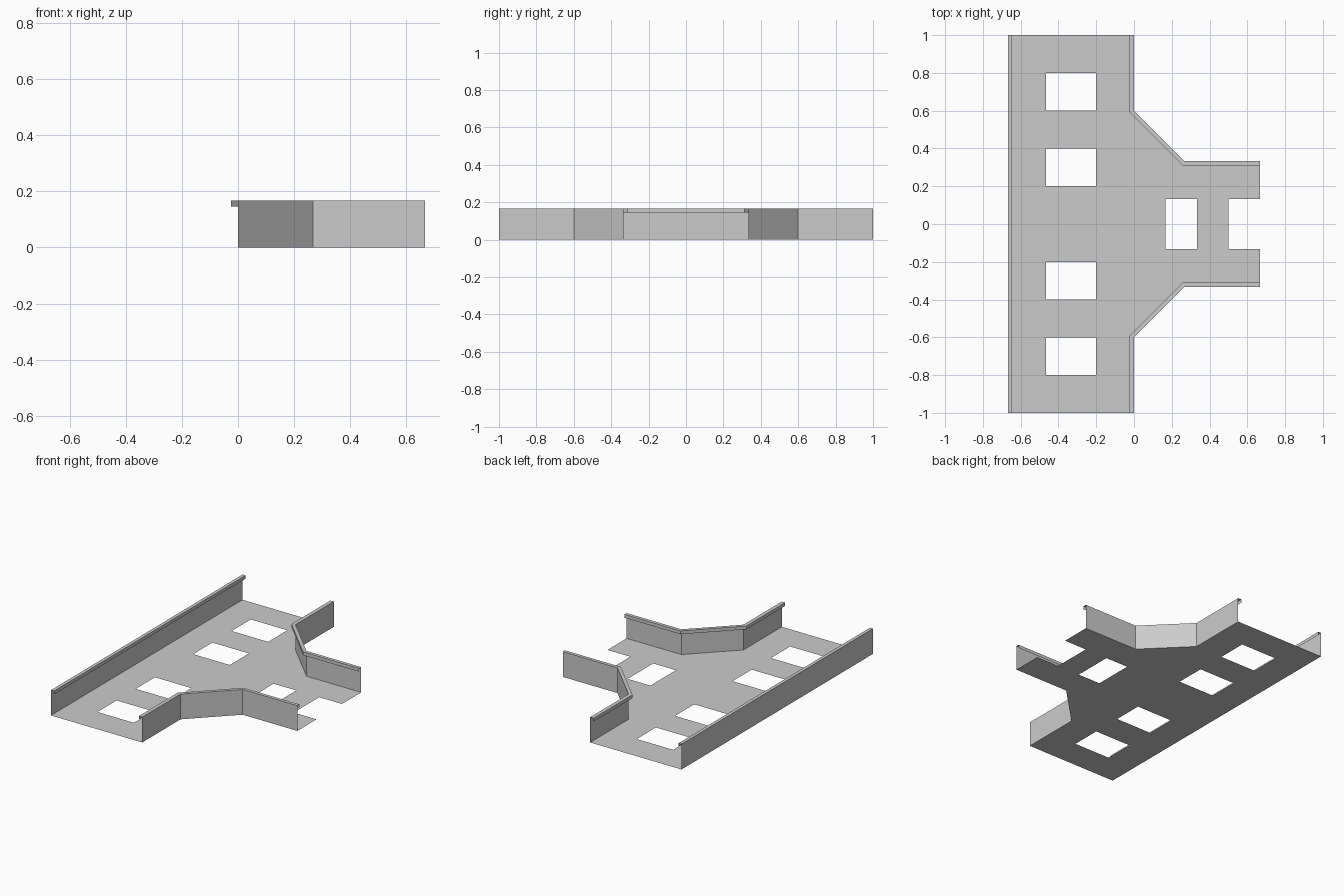
import bpy, bmesh

if "Cube" in bpy.data.objects:
    bpy.data.objects.remove(bpy.data.objects["Cube"])

H = 0.167      # wall height
LIP = 0.022    # lip width and drop

metal = bpy.data.materials.new("light_grey_metal")
metal.diffuse_color = (0.6, 0.6, 0.6, 1)
metal.use_nodes = True
metal.node_tree.nodes["Principled BSDF"].inputs["Base Color"].default_value = metal.diffuse_color


def finish(bm, name):
    mesh = bpy.data.meshes.new(name)
    bm.to_mesh(mesh)
    bm.free()
    mesh.materials.append(metal)
    obj = bpy.data.objects.new(name, mesh)
    bpy.context.collection.objects.link(obj)
    return obj


def rect(x0, x1, y0, y1):
    return [(x0, y0), (x1, y0), (x1, y1), (x0, y1)]


def sheet(name, loops):
    """Flat sheet filled between an outline and its holes."""
    bm = bmesh.new()
    edges = []
    for loop in loops:
        vs = [bm.verts.new((x, y, 0)) for x, y in loop]
        edges += [bm.edges.new((vs[i], vs[(i + 1) % len(vs)])) for i in range(len(vs))]
    bmesh.ops.triangle_fill(bm, edges=edges, use_beauty=True, normal=(0, 0, 1))
    for f in bm.faces:
        f.normal_update()
        if f.normal.z < 0:
            f.normal_flip()
    return finish(bm, name)


def lipped_wall(name, outer, inner, flip=False):
    """Thin wall along the outer path, with a lip folded in and down."""
    bm = bmesh.new()
    rows = [[bm.verts.new((x, y, z)) for x, y in path] for path, z in
            ((outer, 0), (outer, H), (inner, H), (inner, H - LIP))]
    for a, b in zip(rows, rows[1:]):
        for i in range(len(outer) - 1):
            f = bm.faces.new((a[i], a[i + 1], b[i + 1], b[i]))
            if flip:
                f.normal_flip()
    return finish(bm, name)


# Floor: T-shaped outline with an end notch and punched openings
half = [(0.667, 0.133), (0.667, 0.333), (0.267, 0.333), (0, 0.6), (0, 1), (-0.667, 1)]
outline = [(0.5, 0.133)] + half
outline += [(x, -y) for x, y in reversed(outline)]
holes = [rect(-0.467, -0.2, y, y + 0.2) for y in (-0.8, -0.4, 0.2, 0.6)]
holes.append(rect(0.167, 0.333, -0.133, 0.133))
sheet("floor", [outline] + holes)

# Long straight side wall
lipped_wall("straight_wall", [(-0.667, 1), (-0.667, -1)],
            [(-0.667 + LIP, 1), (-0.667 + LIP, -1)])

# Mirrored angled branch walls
outer = [(0.667, 0.333), (0.267, 0.333), (0, 0.6), (0, 1)]
inner = [(0.667, 0.311), (0.258, 0.311), (-0.025, 0.594), (-0.025, 1)]
for name, s in (("back_branch_wall", 1), ("front_branch_wall", -1)):
    lipped_wall(name, [(x, s * y) for x, y in outer],
                [(x, s * y) for x, y in inner], flip=s > 0)
